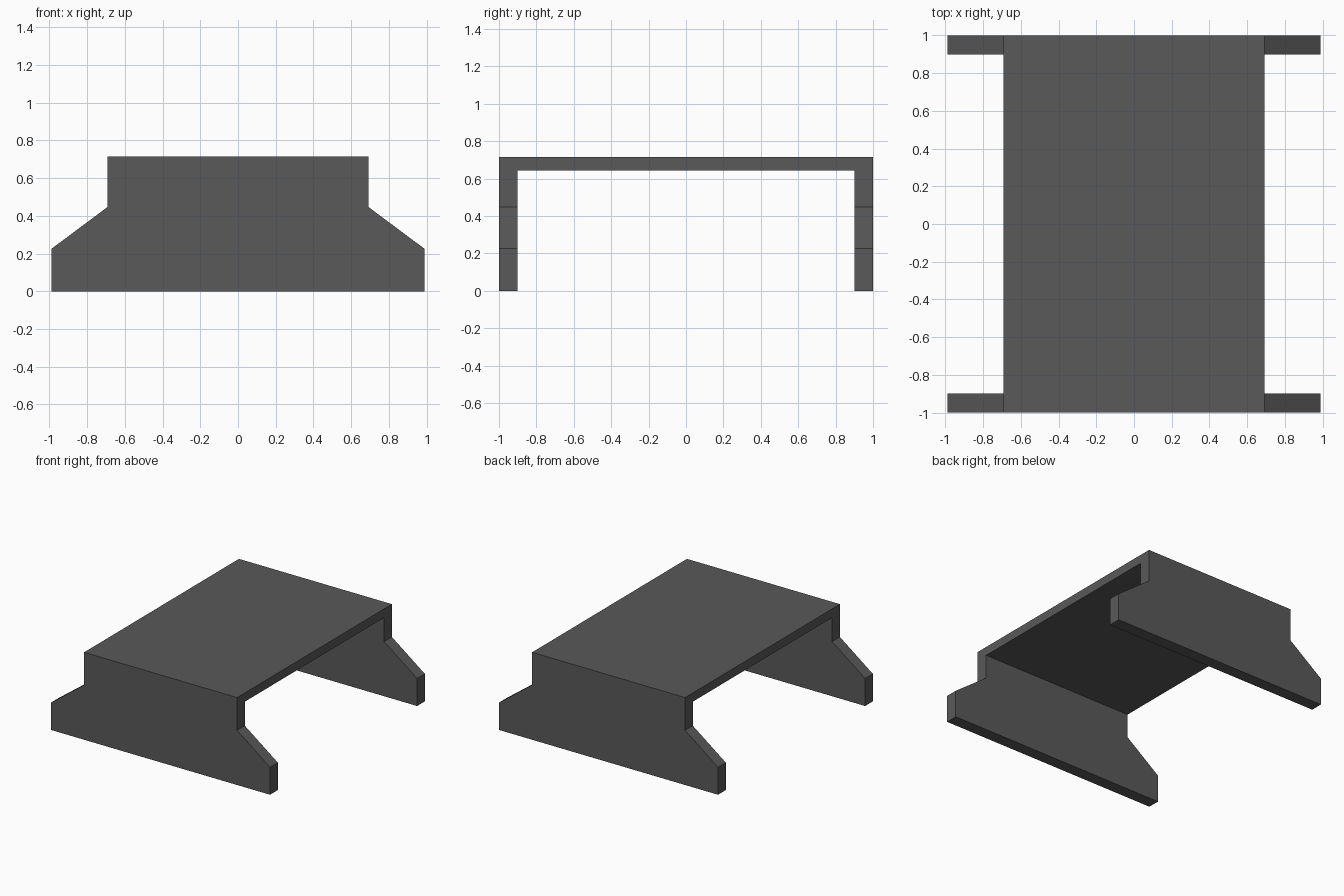
import bpy
import bmesh
from mathutils import Vector

if "Cube" in bpy.data.objects:
    bpy.data.objects.remove(bpy.data.objects["Cube"])


def prism(name, profile, to_3d, half_length):
    """Closed prism: 2D profile extruded symmetrically along the remaining axis."""
    bm = bmesh.new()
    face = bm.faces.new([bm.verts.new(to_3d(u, v, -half_length)) for u, v in profile])
    ext = bmesh.ops.extrude_face_region(bm, geom=[face])
    moved = [g for g in ext["geom"] if isinstance(g, bmesh.types.BMVert)]
    offset = Vector(to_3d(0, 0, 2 * half_length))
    bmesh.ops.translate(bm, verts=moved, vec=offset)
    bmesh.ops.recalc_face_normals(bm, faces=bm.faces)
    mesh = bpy.data.meshes.new(name)
    bm.to_mesh(mesh)
    bm.free()
    obj = bpy.data.objects.new(name, mesh)
    bpy.context.collection.objects.link(obj)
    return obj


def mirrored(half):
    """Complete a half profile across its vertical axis."""
    return half + [(-u, v) for u, v in reversed(half)]


# Stepped front silhouette, run along y
silhouette = mirrored([(0.99, 0), (0.99, 0.225), (0.692, 0.447), (0.692, 0.715)])
stand = prism("bridge_stand", silhouette, lambda u, v, w: (u, w, v), 1.2)

# Channel section: two end walls and the deck, oversized where the silhouette trims it
channel = mirrored([(0.9, 0.643), (0.9, -0.2), (1.0, -0.2), (1.0, 0.9)])
cutter = prism("channel_cutter", channel, lambda u, v, w: (w, u, v), 1.2)
cutter.hide_render = True

# Keep only the shared volume
mod = stand.modifiers.new("channel", 'BOOLEAN')
mod.operation = 'INTERSECT'
mod.solver = 'EXACT'
mod.object = cutter
bpy.context.view_layer.objects.active = stand
bpy.ops.object.modifier_apply(modifier=mod.name)
bpy.data.objects.remove(cutter)

# Dark grey finish
dark_grey = bpy.data.materials.new("dark_grey")
dark_grey.diffuse_color = (0.1, 0.1, 0.1, 1)
dark_grey.use_nodes = True
dark_grey.node_tree.nodes["Principled BSDF"].inputs["Base Color"].default_value = dark_grey.diffuse_color
stand.data.materials.clear()
stand.data.materials.append(dark_grey)
